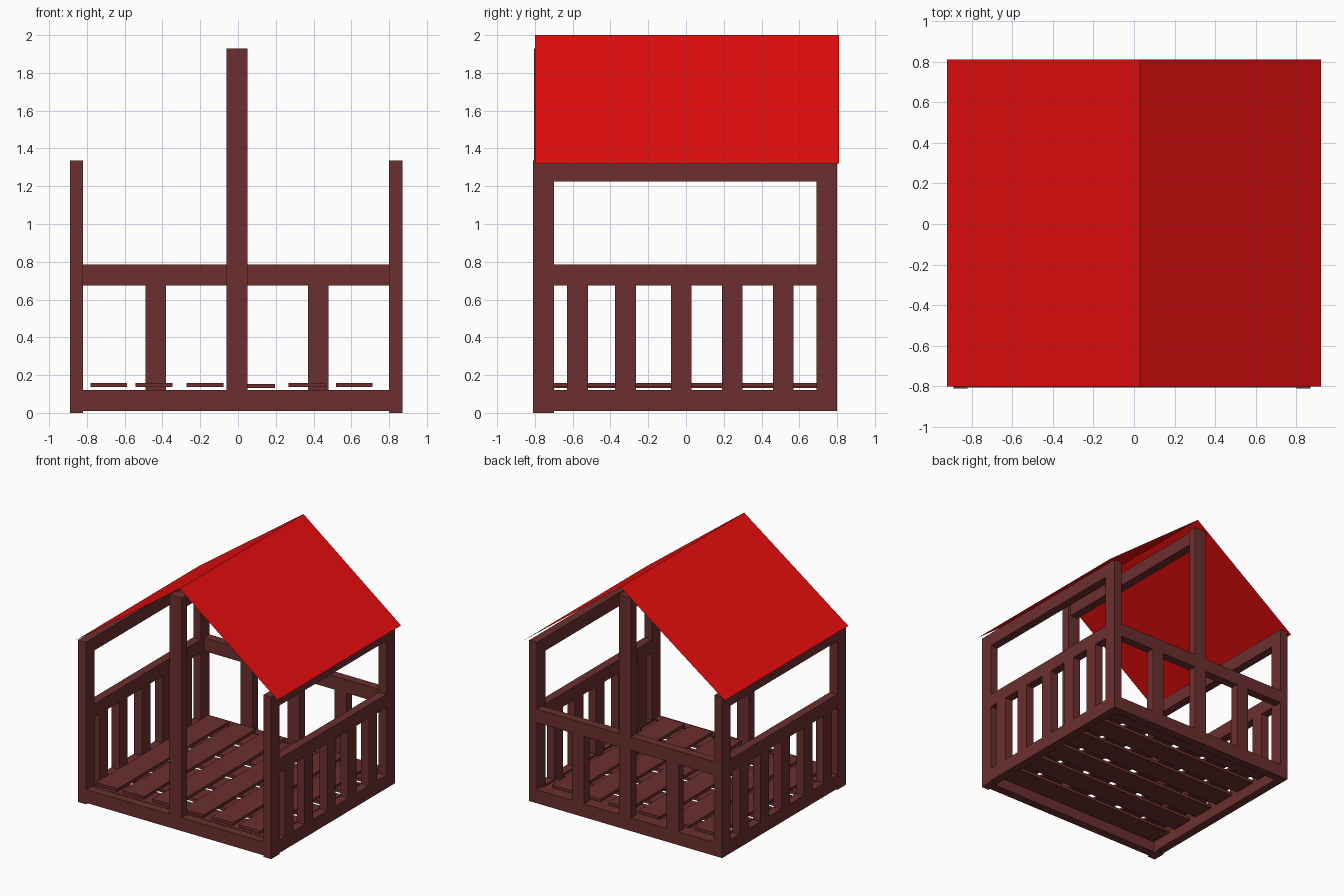
import bpy

if "Cube" in bpy.data.objects:
    bpy.data.objects.remove(bpy.data.objects["Cube"])


def material(name, rgb):
    m = bpy.data.materials.new(name)
    m.diffuse_color = (*rgb, 1)
    m.use_nodes = True
    m.node_tree.nodes["Principled BSDF"].inputs["Base Color"].default_value = m.diffuse_color
    return m


WOOD = material("dark_wood", (0.15, 0.028, 0.028))
RED = material("red_canvas", (0.8, 0.004, 0.004))


def mesh_object(name, verts, faces, mat):
    me = bpy.data.meshes.new(name)
    me.from_pydata(verts, [], faces)
    me.materials.append(mat)
    ob = bpy.data.objects.new(name, me)
    bpy.context.collection.objects.link(ob)
    return ob


def beam(name, x, y, z):
    """Box given by its (min, max) range on each axis."""
    v = [(a, b, c) for a in x for b in y for c in z]
    f = [(0, 1, 3, 2), (4, 6, 7, 5), (0, 4, 5, 1),
         (2, 3, 7, 6), (0, 2, 6, 4), (1, 5, 7, 3)]
    return mesh_object(name, v, f, WOOD)


LOW, MID, TOP = (0.01, 0.12), (0.675, 0.785), (1.225, 1.335)
INNER_Y = (-0.70, 0.69)
INNER_X = (-0.82, 0.80)

# Left and right walls: corner posts, three rails, five slats
for side, x in (("left", (-0.89, -0.82)), ("right", (0.80, 0.87))):
    beam(side + "_front_post", x, (-0.81, -0.70), (0, 1.335))
    beam(side + "_back_post", x, (0.69, 0.80), (0.01, 1.335))
    for level, z in (("bottom", LOW), ("middle", MID), ("top", TOP)):
        beam(f"{side}_{level}_rail", x, INNER_Y, z)
    for y in (-0.575, -0.32, -0.025, 0.245, 0.515):
        beam(side + "_slat", x, (y - 0.055, y + 0.055), (LOW[1], MID[0]))

# Front and back: sill with tall centre post
for side, y in (("front", (-0.805, -0.735)), ("back", (0.73, 0.80))):
    beam(side + "_sill", INNER_X, y, LOW)
    beam(side + "_centre_post", (-0.06, 0.05), y, (LOW[1], 1.93))

# Back wall: rail in two halves either side of the post, two slats
BACK = (0.73, 0.80)
beam("back_rail_left", (INNER_X[0], -0.06), BACK, MID)
beam("back_rail_right", (0.05, INNER_X[1]), BACK, MID)
for x in (-0.435, 0.425):
    beam("back_slat", (x - 0.055, x + 0.055), BACK, (LOW[1], MID[0]))

# Ridge beam between the centre posts
beam("ridge_beam", (-0.04, 0.03), (-0.735, 0.73), (1.82, 1.93))

# Floor: upper boards run front to back, lower ones side to side
for x in (-0.685, -0.445, -0.175, 0.10, 0.365, 0.615):
    z = 0.131 if x == 0.10 else 0.136
    beam("floor_board", (x - 0.097, x + 0.097), (-0.73, 0.73), (z, z + 0.023))
for i in range(6):
    y = -0.63 + i * 0.252
    beam("floor_support_board", (-0.81, 0.79), (y - 0.095, y + 0.095), (0.092, 0.117))

# Thin pitched roof
profile = [(-0.92, 1.32), (0.03, 2.0), (0.92, 1.32)]
mesh_object("roof", [(x, y, z) for x, z in profile for y in (-0.80, 0.81)],
            [(0, 2, 3, 1), (2, 4, 5, 3)], RED)
